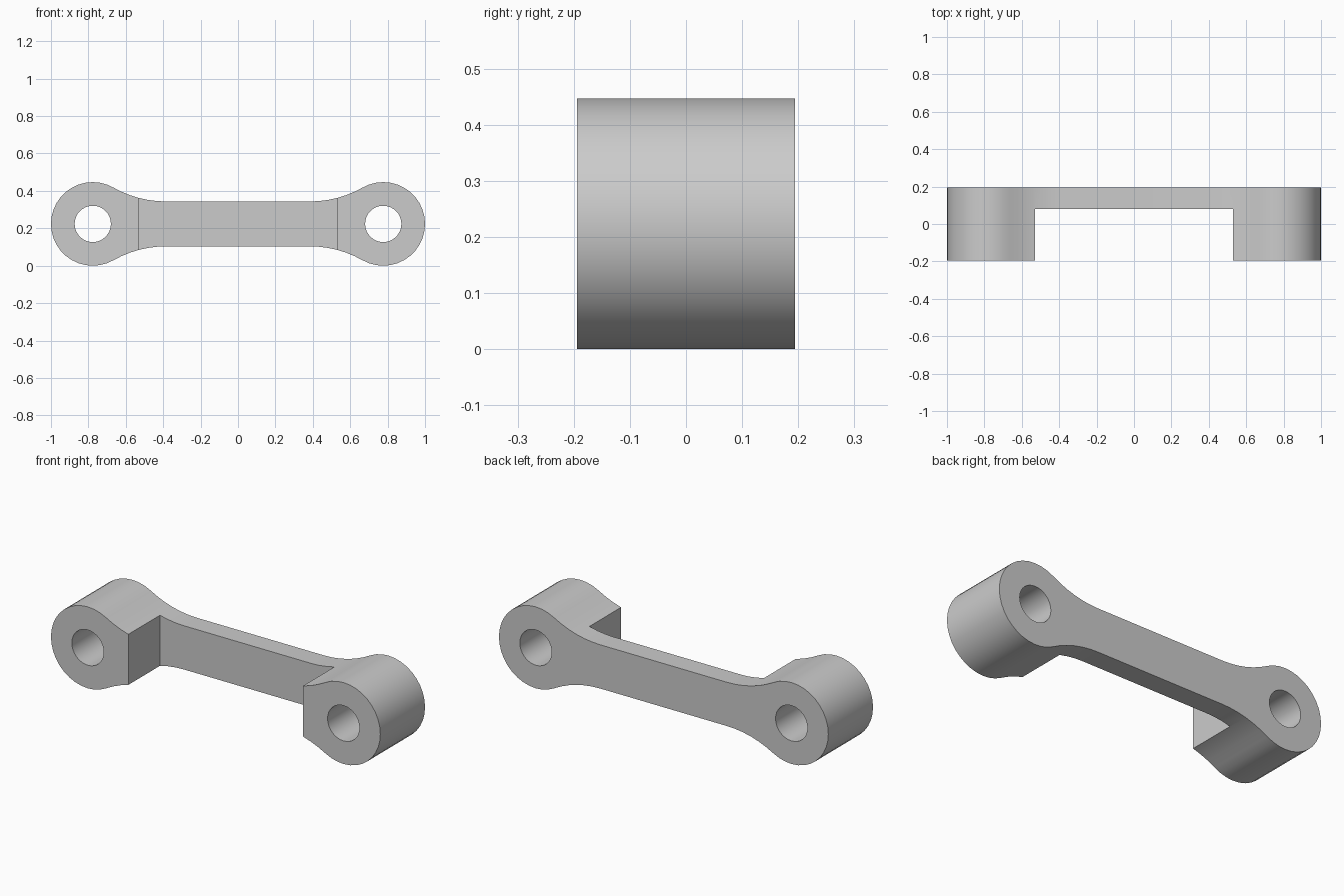
import bpy, bmesh, math
from mathutils import Matrix, Vector

old = bpy.data.objects.get("Cube")
if old:
    bpy.data.objects.remove(old, do_unlink=True)

R, HOLE_R = 0.2235, 0.097        # eye radius and bore radius
EYE_X = 1 - R                    # eye centre
BAR_H, FILLET_X = 0.12, 0.385    # half height of bar, start of blend
DEPTH, WEB_Y, BOSS_X = 0.194, 0.08, 0.53

mat = bpy.data.materials.new("grey metal")
mat.use_nodes = True
grey = (0.6, 0.6, 0.6, 1)
mat.diffuse_color = grey
mat.node_tree.nodes["Principled BSDF"].inputs["Base Color"].default_value = grey


def make_object(name, bm):
    bmesh.ops.recalc_face_normals(bm, faces=bm.faces)
    mesh = bpy.data.meshes.new(name)
    bm.to_mesh(mesh)
    bm.free()
    mesh.materials.append(mat)
    obj = bpy.data.objects.new(name, mesh)
    bpy.context.collection.objects.link(obj)
    return obj


def arc(cx, cz, r, a, b, n):
    return [(cx + r * math.cos(a + (b - a) * i / n),
             cz + r * math.sin(a + (b - a) * i / n)) for i in range(n + 1)]


# Quarter outline: concave blend from bar into the round eye, both tangent
dx = EYE_X - FILLET_X
fillet_r = (dx ** 2 + BAR_H ** 2 - R ** 2) / (2 * (R - BAR_H))
cz = BAR_H + fillet_r
tangent = math.atan2(cz, -dx)
quarter = arc(FILLET_X, cz, fillet_r, -math.pi / 2, tangent - math.pi, 6)
quarter += arc(EYE_X, 0, R, tangent, 0, 12)[1:]

# Mirror the quarter into a closed outline and extrude it
right = quarter + [(x, -z) for x, z in reversed(quarter[:-1])]
outline = right + [(-x, z) for x, z in reversed(right)]
bm = bmesh.new()
face = bm.faces.new([bm.verts.new((x, -DEPTH, z + R)) for x, z in outline])
ext = bmesh.ops.extrude_face_region(bm, geom=[face])
bmesh.ops.translate(bm, vec=(0, 2 * DEPTH, 0),
                    verts=[v for v in ext["geom"] if isinstance(v, bmesh.types.BMVert)])
link = make_object("link_arm", bm)

# Cutters: front recess between the bosses, and one bore per eye
cutters = []
bm = bmesh.new()
bmesh.ops.create_cube(bm, size=2, matrix=Matrix.Translation((0, WEB_Y - 0.5, R))
                      @ Matrix.Diagonal((BOSS_X, 0.5, 0.5, 1)))
cutters.append(make_object("recess_cutter", bm))
for side, sx in (("right", -1), ("left", 1)):
    bm = bmesh.new()
    bmesh.ops.create_cone(bm, cap_ends=True, segments=32, radius1=HOLE_R, radius2=HOLE_R,
                          depth=1, matrix=Matrix.Translation((sx * EYE_X, 0, R))
                          @ Matrix.Rotation(math.pi / 2, 4, "X"))
    cutters.append(make_object(side + "_bore_cutter", bm))

bpy.ops.object.select_all(action="DESELECT")
link.select_set(True)
bpy.context.view_layer.objects.active = link
for cutter in cutters:
    cutter.hide_render = True
    mod = link.modifiers.new(cutter.name, "BOOLEAN")
    mod.operation, mod.solver, mod.object = "DIFFERENCE", "EXACT", cutter
    bpy.ops.object.modifier_apply(modifier=mod.name)
    bpy.data.objects.remove(cutter, do_unlink=True)

bpy.ops.object.shade_smooth_by_angle(angle=math.radians(30))
